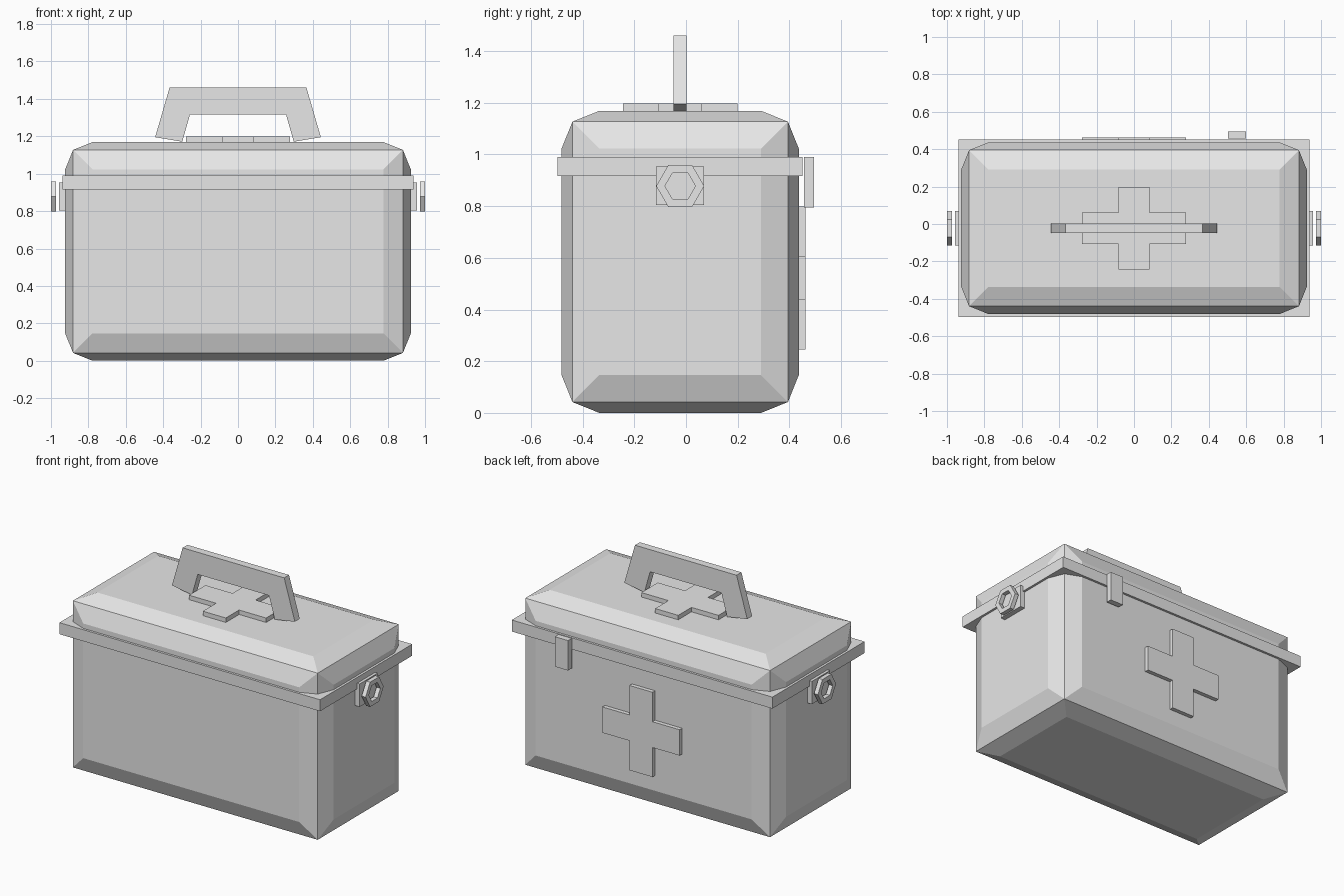
import bpy
import bmesh
from math import cos, sin, tau
from mathutils import Matrix, Vector

cube = bpy.data.objects.get("Cube")
if cube:
    bpy.data.objects.remove(cube, do_unlink=True)

MID_Y = -0.0225   # centre of the case from front to back

grey = bpy.data.materials.new("light_grey")
grey.use_nodes = True
grey.diffuse_color = (0.8, 0.8, 0.8, 1)
grey.node_tree.nodes["Principled BSDF"].inputs["Base Color"].default_value = (0.8, 0.8, 0.8, 1)


def finish(name, bm):
    bmesh.ops.recalc_face_normals(bm, faces=bm.faces)
    mesh = bpy.data.meshes.new(name)
    bm.to_mesh(mesh)
    bm.free()
    mesh.materials.append(grey)
    obj = bpy.data.objects.new(name, mesh)
    bpy.context.collection.objects.link(obj)
    return obj


def box_mesh(low, high):
    low, high = Vector(low), Vector(high)
    bm = bmesh.new()
    bmesh.ops.create_cube(bm, size=1)
    place = Matrix.Translation((low + high) / 2) @ Matrix.Diagonal((*(high - low), 1))
    bmesh.ops.transform(bm, matrix=place, verts=bm.verts)
    return bm


def box(name, low, high):
    return finish(name, box_mesh(low, high))


def prism(name, points, origin, u, v, depth):
    """Extrude a flat outline, drawn along axes u and v, by the depth vector."""
    origin, u, v = Vector(origin), Vector(u), Vector(v)
    bm = bmesh.new()
    face = bm.faces.new([bm.verts.new(origin + u * a + v * b) for a, b in points])
    new = bmesh.ops.extrude_face_region(bm, geom=[face], use_keep_orig=True)["geom"]
    bmesh.ops.translate(bm, vec=Vector(depth),
                        verts=[g for g in new if isinstance(g, bmesh.types.BMVert)])
    return finish(name, bm)


def cross_outline(half_u, half_v, arm_u, arm_v):
    corner = [(half_u, arm_v), (arm_u, arm_v), (arm_u, half_v)]
    flipped = [(-a, b) for a, b in reversed(corner)]
    upper = corner + flipped
    return upper + [(-a, -b) for a, b in upper]


# Case: a box whose six panels stand out with sloping borders
bm = box_mesh((-0.882, MID_Y - 0.417, 0.042), (0.882, MID_Y + 0.417, 1.127))
bmesh.ops.recalc_face_normals(bm, faces=bm.faces)
bmesh.ops.inset_individual(bm, faces=bm.faces[:], thickness=0.104, depth=0.042,
                           use_even_offset=True)
finish("case", bm)

# Rim around the lid seam
box("rim", (-0.939, MID_Y - 0.474, 0.916), (0.939, MID_Y + 0.474, 0.991))

# Carrying handle with splayed legs
left_half = [(-0.298, 1.171), (-0.443, 1.195), (-0.366, 1.46)]
inner = [(0.257, 1.316), (-0.257, 1.316)]
right_half = [(-x, z) for x, z in reversed(left_half)]
prism("handle", left_half + right_half + inner, (0, MID_Y - 0.025, 0),
      (1, 0, 0), (0, 0, 1), (0, 0.05, 0))

# Raised crosses on the lid and the back
prism("lid_cross", cross_outline(0.278, 0.221, 0.083, 0.085), (0, MID_Y, 1.16),
      (1, 0, 0), (0, 1, 0), (0, 0, 0.038))
prism("back_cross", cross_outline(0.278, 0.276, 0.083, 0.084), (0, 0.43, 0.522),
      (1, 0, 0), (0, 0, 1), (0, 0.033, 0))

# Latch tab on the back
box("latch", (0.503, 0.457, 0.795), (0.599, 0.495, 0.99))

# Side plates and hexagonal strap rings
for side, label in ((1, "left"), (-1, "right")):
    xs = sorted((side * 0.915, side * 0.957))
    box(label + "_ring_plate", (xs[0], MID_Y - 0.093, 0.804), (xs[1], MID_Y + 0.093, 0.953))

    bm = bmesh.new()
    loops = []
    for x, radius in ((0.972, 0.093), (1, 0.093), (1, 0.059), (0.972, 0.059)):
        loops.append([bm.verts.new((side * x, MID_Y + radius * cos(tau * i / 6),
                                    0.878 + radius * sin(tau * i / 6))) for i in range(6)])
    for k in range(4):
        a, b = loops[k], loops[(k + 1) % 4]
        for i in range(6):
            j = (i + 1) % 6
            bm.faces.new((a[i], a[j], b[j], b[i]))
    finish(label + "_ring", bm)
